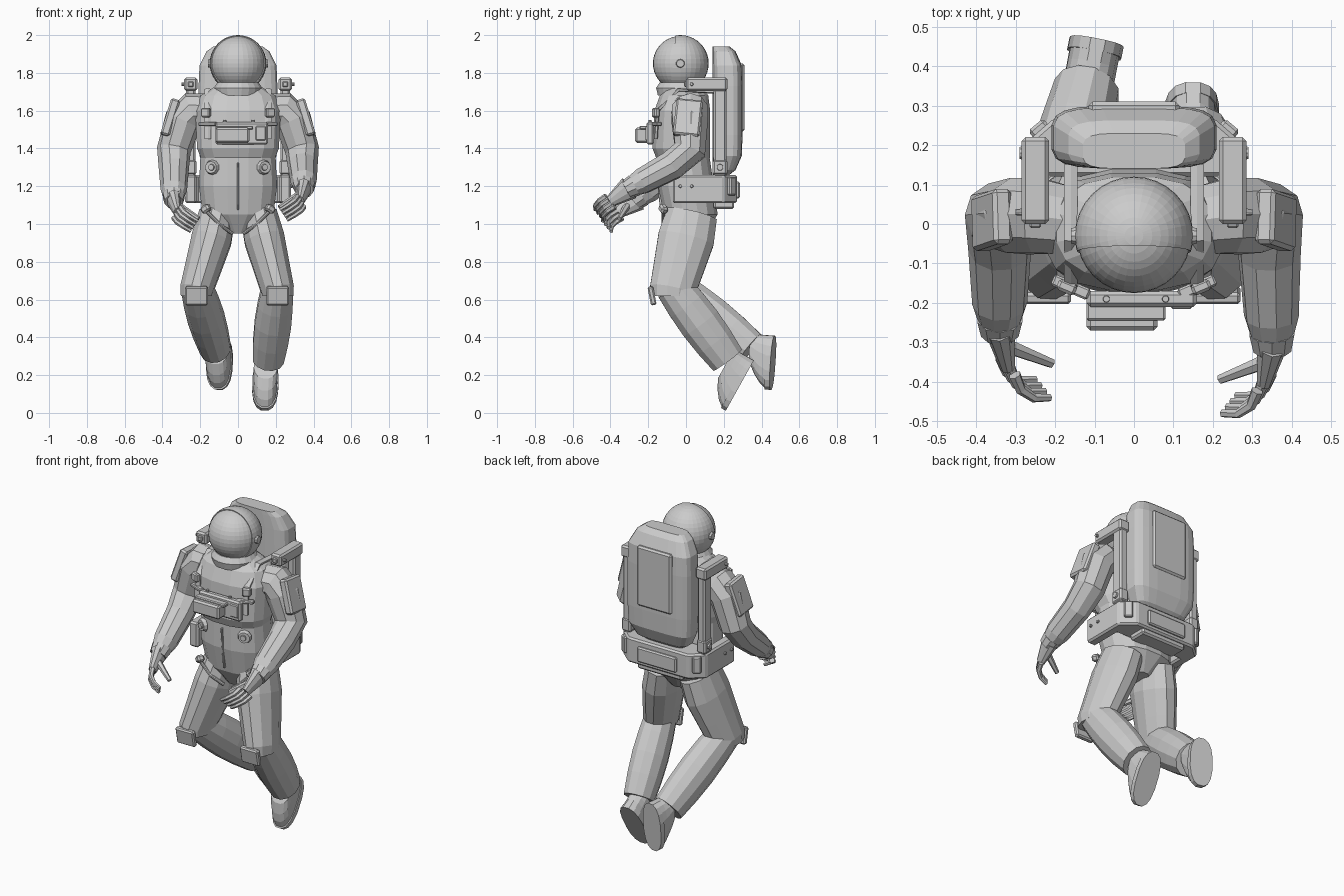
import bpy, bmesh, math
from mathutils import Vector, Matrix, Euler

old = bpy.data.objects.get("Cube")
if old:
    bpy.data.objects.remove(old, do_unlink=True)

X, Y, Z = Matrix.Identity(3)


def finish(name, bm):
    bmesh.ops.recalc_face_normals(bm, faces=bm.faces)
    mesh = bpy.data.meshes.new(name)
    bm.to_mesh(mesh)
    bm.free()
    part = bpy.data.objects.new(name, mesh)
    bpy.context.collection.objects.link(part)
    return part


def mirror(part):
    part.modifiers.new("Mirror", 'MIRROR')


def ring(centre, u, v, width, depth, sides, power):
    """Superellipse cross-section; a higher power is squarer."""
    def squared(value):
        return math.copysign(abs(value) ** (2 / power), value)
    step = math.tau / sides
    return [centre + u * width * squared(math.cos(step * (i + 0.5)))
            + v * depth * squared(math.sin(step * (i + 0.5))) for i in range(sides)]


def loft(name, rings):
    bm = bmesh.new()
    rows = [[bm.verts.new(point) for point in points] for points in rings]
    for low, high in zip(rows, rows[1:]):
        for i in range(len(low)):
            bm.faces.new((low[i - 1], low[i], high[i], high[i - 1]))
    bm.faces.new(rows[0])
    bm.faces.new(rows[-1])
    return finish(name, bm)


def tube(name, points, radii, depth=1, sides=10, power=2):
    """Loft along a path, carrying the cross-section around bends."""
    points = [Vector(point) for point in points]
    rings, side, previous = [], None, None
    for i, (point, radius) in enumerate(zip(points, radii)):
        before, after = points[max(i - 1, 0)], points[min(i + 1, len(points) - 1)]
        tangent = (after - before).normalized()
        if side is None:
            reference = Y if abs(tangent.x) > 0.9 else X
            side = (reference - tangent * reference.dot(tangent)).normalized()
        else:
            side = previous.rotation_difference(tangent) @ side
        rings.append(ring(point, side, tangent.cross(side), radius, radius * depth, sides, power))
        previous = tangent
    return loft(name, rings)


def stack(name, sections, sides=16, power=2.5):
    """Loft upwards through sections of height, front, back and half width."""
    return loft(name, [ring(Vector((0, (front + back) / 2, height)), X, Y,
                            width, (back - front) / 2, sides, power)
                       for height, front, back, width in sections])


def box(name, location, size, rotation=(0, 0, 0), bevel=0.01):
    bm = bmesh.new()
    bmesh.ops.create_cube(bm, size=1)
    bmesh.ops.scale(bm, vec=size, verts=bm.verts)
    bmesh.ops.bevel(bm, geom=bm.edges[:], offset=min(bevel, min(size) / 4),
                    segments=1, affect='EDGES')
    bm.transform(Matrix.LocRotScale(Vector(location), Euler(rotation), None))
    return finish(name, bm)


def disc(name, location, axis, radius, thickness=0.02):
    offset = Vector(axis).normalized() * thickness / 2
    centre = Vector(location)
    return tube(name, (centre - offset, centre + offset), (radius, radius * 0.8))


# Helmet: visor globe, rear shell, pivots and neck ring
head = Vector((0, -0.03, 1.85))


def globe(name, radius):
    bm = bmesh.new()
    bmesh.ops.create_uvsphere(bm, u_segments=32, v_segments=20, radius=radius)
    bm.transform(Matrix.Translation(head))
    return bm


finish("visor_globe", globe("visor_globe", 0.145))
bm = globe("helmet_shell", 0.15)
bmesh.ops.bisect_plane(bm, geom=bm.verts[:] + bm.edges[:] + bm.faces[:],
                       plane_co=head - Y * 0.04, plane_no=Z * 0.1 - Y, clear_outer=True)
finish("helmet_shell", bm).modifiers.new("Thickness", 'SOLIDIFY').thickness = 0.006
mirror(disc("helmet_pivot", head + X * 0.15, X, 0.025))
tube("neck_ring", [head - Z * drop for drop in (0.17, 0.13, 0.1)], (0.12, 0.13, 0.11), sides=20)

# Soft lower body and hard upper shell
stack("lower_torso", [(0.95, -0.06, 0.1, 0.05), (1.05, -0.12, 0.17, 0.19),
                      (1.2, -0.15, 0.15, 0.21), (1.4, -0.15, 0.12, 0.2)])
stack("hard_torso", [(1.35, -0.16, 0.13, 0.2), (1.4, -0.18, 0.13, 0.22),
                     (1.6, -0.17, 0.13, 0.23), (1.68, -0.14, 0.12, 0.2),
                     (1.73, -0.1, 0.08, 0.12)])
box("front_seam", (0, -0.14, 1.2), (0.01, 0.02, 0.25), (0.1, 0, 0))

# Chest control unit
box("chest_plate", (0.02, -0.19, 1.48), (0.28, 0.04, 0.12))
box("chest_box", (-0.03, -0.23, 1.47), (0.18, 0.08, 0.08))
box("chest_box_lip", (-0.02, -0.22, 1.51), (0.2, 0.05, 0.02))
box("chest_module", (0.12, -0.2, 1.48), (0.06, 0.03, 0.08))
for x in (-0.07, 0.08):
    disc("chest_knob", (x, -0.19, 1.54), Z, 0.01)

# Waist dials, harness and hip fittings
outward = X * 0.4 - Y
mirror(disc("waist_dial", (0.14, -0.14, 1.3), outward, 0.04))
mirror(disc("waist_dial_knob", (0.14, -0.15, 1.3), outward, 0.02))
mirror(tube("shoulder_strap", [(0.16, -0.16, 1.45), (0.16, -0.15, 1.6), (0.16, -0.04, 1.71),
                               (0.16, 0.15, 1.7)], [0.02] * 4, 0.5, 6))
mirror(box("strap_buckle", (0.17, -0.16, 1.59), (0.05, 0.03, 0.05), Z * 0.4))
mirror(box("chest_strap", (0.16, -0.16, 1.53), (0.1, 0.03, 0.02), Z * 0.4))
mirror(box("hip_clip", (0.17, -0.12, 1.08), (0.05, 0.04, 0.04), (0, 0.6, 0.5)))
mirror(tube("hip_seam", [(0.17, -0.12, 1.07), (0.1, -0.12, 1), (0.03, -0.09, 0.95)],
            [0.01] * 3))

# Life support pack, rounded off towards top and bottom
pack = []
for i in range(9):
    rise = math.sin(math.pi * (i / 8 - 0.5))
    rounding = rise ** 8
    pack.append((1.6 + 0.34 * rise, 0.14, 0.3 - 0.07 * rounding, 0.21 - 0.08 * rounding))
stack("backpack", pack, 20, 4)
box("backpack_panel", (0, 0.29, 1.67), (0.23, 0.04, 0.36))

# Side posts with forward arms
post = Vector((0.25, 0.18, 1.5))
mirror(box("frame_post", post, (0.05, 0.07, 0.5)))
mirror(box("frame_post_foot", post - Z * 0.2, (0.06, 0.08, 0.08)))
mirror(box("frame_top_arm", (0.25, 0.11, 1.74), (0.07, 0.22, 0.07)))
mirror(box("frame_lamp", (0.25, 0, 1.74), (0.03, 0.02, 0.03)))
mirror(disc("frame_pin", (0.29, 0.03, 1.74), X, 0.01))
mirror(disc("post_pin", (0.28, 0.18, 1.3), X, 0.02))

# Wrap-around lower frame
half = [(0.22, -0.07), (0.28, -0.07), (0.28, 0.2), (0.2, 0.27)]
outline = [(0.22, 0.12)] + half + [(-x, y) for x, y in reversed(half)] + [(-0.22, 0.12)]
bm = bmesh.new()
base = bm.faces.new([bm.verts.new((x, y, 1.11)) for x, y in outline])
extruded = bmesh.ops.extrude_face_region(bm, geom=[base])["geom"]
bmesh.ops.translate(bm, vec=Z * 0.15,
                    verts=[item for item in extruded if isinstance(item, bmesh.types.BMVert)])
finish("lower_frame", bm).modifiers.new("Bevel", 'BEVEL').width = 0.01
box("lower_frame_pad", (0, 0.27, 1.18), (0.26, 0.03, 0.09))
box("lower_frame_underside", (0, 0.2, 1.1), (0.3, 0.11, 0.04))
mirror(box("lower_frame_latch", (0.24, 0.24, 1.2), (0.05, 0.03, 0.1), Z * -0.7))
for y in (-0.03, 0.03):
    mirror(disc("lower_frame_stud", (0.28, y, 1.2), X, 0.01))


def finger(name, start, radius, angle, curl):
    """Three-jointed finger that curls towards the body."""
    points = [start]
    for joint in range(3):
        bend = angle + curl * joint
        points.append(points[-1] - 0.04 * Vector((math.sin(bend), math.cos(bend), 0.6)))
    return tube(name, points, [radius * (1 - joint / 8) for joint in range(4)], sides=6)


def arm(wrist):
    """Left-hand arm with panel, cuff and hand."""
    wrist = Vector(wrist)
    elbow = Vector((0.34, 0.02, 1.39))
    bend = elbow.lerp(wrist, 0.3) - Z * 0.02
    forward = (wrist - bend).normalized()
    knuckles = wrist + Vector((-0.02, -0.1, -0.07))
    spread = Vector((0.4, 0.5, -0.6)) * 0.03
    parts = [
        tube("sleeve", [(0.17, 0.01, 1.6), (0.24, 0.02, 1.6), (0.29, 0.02, 1.55), elbow, bend,
                        bend.lerp(wrist, 0.7), wrist], (0.09, 0.1, 0.1, 0.09, 0.08, 0.07, 0.05)),
        box("sleeve_panel", (0.36, 0.01, 1.56), (0.05, 0.14, 0.2), (-0.1, -0.3, 0)),
        tube("glove_cuff", [wrist - forward * 0.03, wrist + forward * 0.02], (0.06, 0.05)),
        tube("palm", [wrist, wrist.lerp(knuckles, 0.5), knuckles], (0.04, 0.03, 0.02), 1.6),
        finger("thumb", wrist + Vector((-0.02, -0.05, -0.03)), 0.02, 1.2, 0)]
    for i in range(4):
        parts.append(finger("finger", knuckles + spread * (i - 1.5), 0.016, 0.4, 0.6))
    return parts


arm((0.35, -0.3, 1.19))
for part in arm((0.34, -0.26, 1.13)):
    part.data.transform(Matrix.Scale(-1, 4, X))
    part.data.flip_normals()


def leg(knee, ankle):
    knee, ankle = Vector(knee), Vector(ankle)
    flank = X * math.copysign(1, knee.x)
    thigh = flank * 0.14 + Z * 0.92
    tube("thigh", [flank * 0.11 + Y * 0.03 + Z * 1.05, thigh, thigh.lerp(knee, 0.5),
                   knee, knee - Z * 0.03], (0.1, 0.11, 0.1, 0.09, 0.085), 1.4, 12)
    tube("shin", [knee.lerp(ankle, i / 4) + Z * 0.02 for i in range(5)],
         [0.085 + 0.015 * math.sin(math.pi * i / 4) for i in range(5)], 1.15, 12)
    box("knee_pad", knee - Y * 0.11 - Z * 0.03, (0.12, 0.03, 0.1), X * 0.2)


def boot(heel, toe, facing):
    """Rounded boot built in layers up from its sole."""
    heel, toe = Vector(heel), Vector(toe)
    length = (toe - heel).length
    along = (toe - heel) / length
    side = along.cross(Vector(facing)).normalized()
    up = along.cross(side)

    def layer(height, trim, width):
        reach = (length - trim) / 2
        return ring(heel + along * reach + up * height, along, side, reach, width, 16, 2.5)

    loft("boot_sole", [layer(0, 0, 0.07), layer(0.03, 0, 0.07)])
    loft("boot_upper", [layer(0.03 * i, 0.13 * (i / 4) ** 2, 0.064) for i in range(5)])


leg((0.21, -0.07, 0.65), (0.16, 0.22, 0.26))
boot((0.15, 0.36, 0.28), (0.14, 0.21, 0.01), (0, 0.9, -0.5))
leg((-0.22, -0.07, 0.65), (-0.12, 0.34, 0.32))
boot((-0.09, 0.47, 0.41), (-0.1, 0.45, 0.12), (0.2, 1, -0.1))
